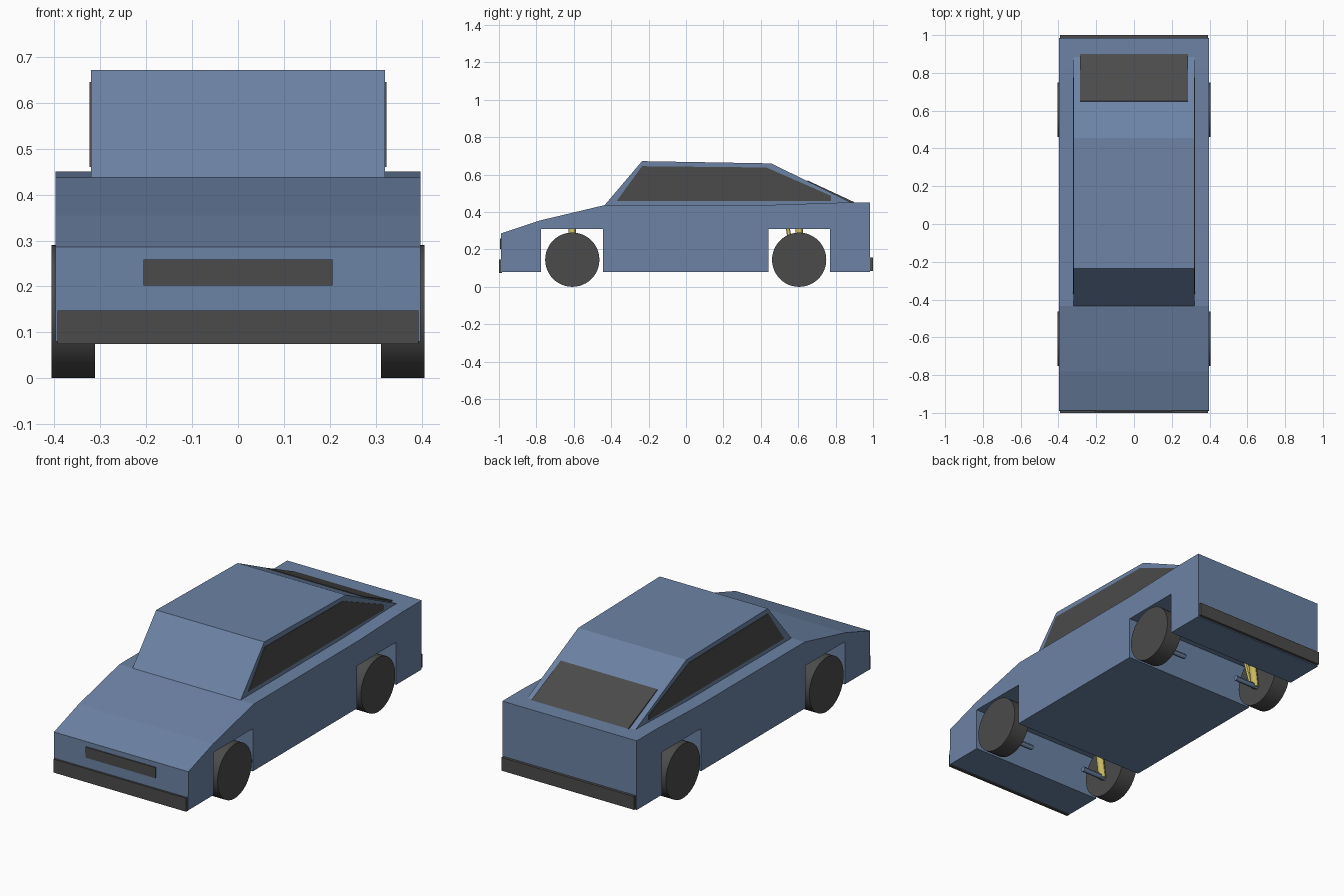
import bpy, bmesh, math
from mathutils import Vector

if "Cube" in bpy.data.objects:
    bpy.data.objects.remove(bpy.data.objects["Cube"])


def material(name, rgb):
    m = bpy.data.materials.new(name)
    m.diffuse_color = (*rgb, 1)
    m.use_nodes = True
    m.node_tree.nodes["Principled BSDF"].inputs["Base Color"].default_value = m.diffuse_color
    return m


BLUE = material("body blue", (0.15, 0.225, 0.375))
DARK = material("dark grey", (0.07, 0.07, 0.07))
YELLOW = material("spring yellow", (0.6, 0.5, 0.12))


def extrude_profile(name, points, x0, x1, mat):
    """Extrude a (y, z) side profile from x0 to x1."""
    bm = bmesh.new()
    face = bm.faces.new([bm.verts.new((x0, y, z)) for y, z in points])
    out = bmesh.ops.extrude_face_region(bm, geom=[face])
    verts = [g for g in out["geom"] if isinstance(g, bmesh.types.BMVert)]
    bmesh.ops.translate(bm, vec=(x1 - x0, 0, 0), verts=verts)
    bmesh.ops.recalc_face_normals(bm, faces=bm.faces)
    me = bpy.data.meshes.new(name)
    bm.to_mesh(me)
    bm.free()
    me.materials.append(mat)
    ob = bpy.data.objects.new(name, me)
    bpy.context.collection.objects.link(ob)
    return ob


def box(name, x0, x1, y0, y1, z0, z1, mat):
    return extrude_profile(name, [(y0, z0), (y1, z0), (y1, z1), (y0, z1)], x0, x1, mat)


def rod(name, a, b, radius, mat, sides=12):
    """Cylinder between two points."""
    a, b = Vector(a), Vector(b)
    bpy.ops.mesh.primitive_cylinder_add(vertices=sides, radius=radius, depth=(b - a).length,
                                        location=(a + b) / 2)
    ob = bpy.context.object
    ob.rotation_euler = (b - a).to_track_quat('Z', 'Y').to_euler()
    ob.name = name
    ob.data.materials.append(mat)
    bpy.ops.object.shade_smooth_by_angle(angle=math.radians(30))
    return ob


# Lower body with full-width wheel wells
extrude_profile("body", [
    (-0.99, 0.08), (-0.775, 0.08), (-0.775, 0.308), (-0.443, 0.308), (-0.443, 0.08),
    (0.44, 0.08), (0.44, 0.308), (0.77, 0.308), (0.77, 0.08), (0.985, 0.08),
    (0.985, 0.45), (0.82, 0.45), (0.45, 0.438), (-0.435, 0.437),
    (-0.78, 0.355), (-0.988, 0.286)], -0.398, 0.398, BLUE)

# Cabin
extrude_profile("cabin", [(-0.435, 0.43), (-0.435, 0.437), (-0.235, 0.672),
                          (0.455, 0.66), (0.885, 0.45), (0.885, 0.43)], -0.32, 0.32, BLUE)

# Side windows
window = [(-0.37, 0.46), (-0.235, 0.645), (0.43, 0.638), (0.775, 0.487), (0.775, 0.46)]
for side, s in (("left", -1), ("right", 1)):
    extrude_profile(side + "_window", window, s * 0.316, s * 0.323, DARK)

# Rear window lying on the back slope
extrude_profile("rear_window", [(0.648, 0.562), (0.65, 0.569), (0.9, 0.4525), (0.885, 0.447)],
                -0.287, 0.287, DARK)

# Grille and bumpers
box("grille", -0.206, 0.206, -0.994, -0.986, 0.202, 0.259, DARK)
box("front_bumper", -0.393, 0.393, -1.0, -0.985, 0.075, 0.147, DARK)
box("rear_bumper", -0.393, 0.393, 0.98, 1.0, 0.085, 0.156, DARK)

# Wheels, lower arms and suspension struts
for end, y in (("front", -0.608), ("rear", 0.605)):
    for side, s in (("left", -1), ("right", 1)):
        tag = end + "_" + side
        rod(tag + "_wheel", (s * 0.312, y, 0.145), (s * 0.406, y, 0.145), 0.145, DARK, 48)
        rod(tag + "_arm", (s * 0.17, y, 0.096), (s * 0.33, y, 0.096), 0.014, BLUE)
        rod(tag + "_strut", (s * 0.3, y, 0.09), (s * 0.27, y, 0.312), 0.02, YELLOW)
        if end == "rear":
            rod(tag + "_side_strut", (s * 0.3, y - 0.03, 0.12), (s * 0.27, y - 0.06, 0.312),
                0.011, YELLOW)
